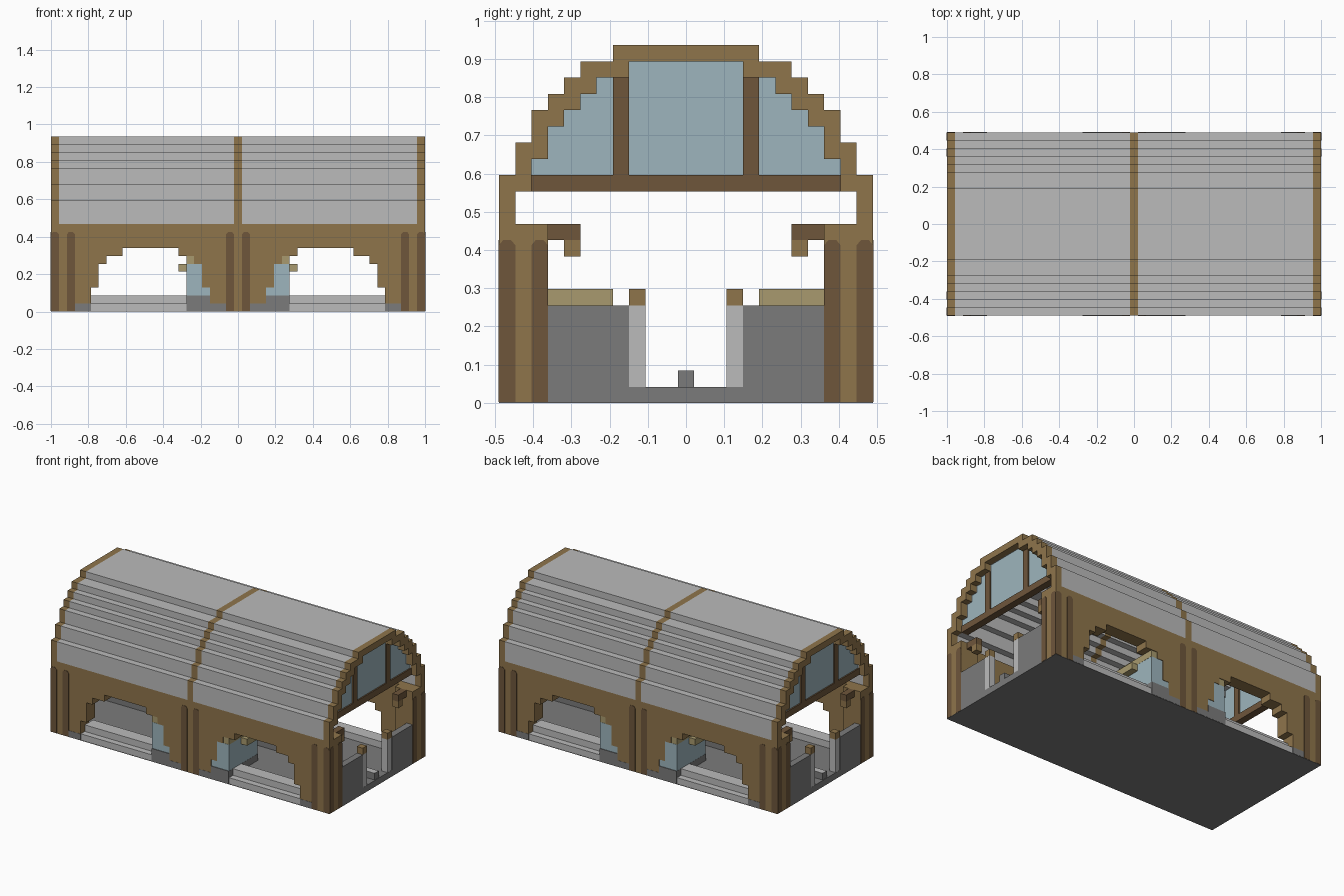
import bpy, bmesh

if "Cube" in bpy.data.objects:
    bpy.data.objects.remove(bpy.data.objects["Cube"])

U = 2 / 47          # one block; all sizes below are in blocks
BASE = 0.05         # top of the thin ground slab
END, SIDE = 23.5, 11.5


def material(name, rgb):
    m = bpy.data.materials.new(name)
    lin = [((c / 255 + 0.055) / 1.055) ** 2.4 for c in rgb] + [1]
    m.use_nodes = True
    m.diffuse_color = lin
    m.node_tree.nodes["Principled BSDF"].inputs["Base Color"].default_value = lin
    return m


WOOD = material("wood", (143, 117, 75))
DARK_WOOD = material("dark wood", (110, 86, 59))
TAN = material("tan wood", (168, 154, 110))
PALE = material("pale stone", (187, 187, 187))
STONE = material("dark stone", (123, 123, 123))
GLASS = material("glass", (157, 181, 189))


def prism(name, outline, axis, a, b, mat):
    """Extrude an outline along x (points are y, z) or along y (points are x, z)."""
    bm = bmesh.new()
    place = (lambda p: (a, p[0], p[1])) if axis == "x" else (lambda p: (p[0], a, p[1]))
    face = bm.faces.new([bm.verts.new(place(p)) for p in outline])
    ext = bmesh.ops.extrude_face_region(bm, geom=[face])
    verts = [g for g in ext["geom"] if isinstance(g, bmesh.types.BMVert)]
    bmesh.ops.translate(bm, verts=verts, vec=(b - a, 0, 0) if axis == "x" else (0, b - a, 0))
    bmesh.ops.recalc_face_normals(bm, faces=bm.faces)
    bmesh.ops.scale(bm, vec=(U, U, U), verts=bm.verts)
    mesh = bpy.data.meshes.new(name)
    bm.to_mesh(mesh)
    bm.free()
    mesh.materials.append(mat)
    obj = bpy.data.objects.new(name, mesh)
    bpy.context.collection.objects.link(obj)
    return obj


def box(name, x, y, z, mat):
    return prism(name, [(x[0], z[0]), (x[1], z[0]), (x[1], z[1]), (x[0], z[1])], "y", y[0], y[1], mat)


def span(s, lo, hi):
    return (lo, hi) if s > 0 else (-hi, -lo)


def strip(lo, hi, top):
    """Upright strip outline with clipped top corners."""
    return [(lo, BASE), (hi, BASE), (hi, top - .3), (hi - .25, top), (lo + .25, top), (lo, top - .3)]


def steps(levels):
    """Stair outline on the positive side from (half width, bottom, top) levels."""
    return [(w, z) for w, z0, z1 in levels for z in (z0, z1)]


def mirrored(points):
    return points + [(-a, z) for a, z in reversed(points)]


# Stepped barrel roof with wooden ribs
outer = steps([(11.5, 11, 14), (10.5, 14, 16), (9.5, 16, 18), (8.5, 18, 19),
               (7.5, 19, 20), (6.5, 20, 21), (4.5, 21, 22)])
gable = steps([(9.5, 14, 15), (8.5, 15, 17), (7.5, 17, 18), (6.5, 18, 19),
               (5.5, 19, 20), (3.5, 20, 21)])
inner = steps([(10.5, 11, 13)]) + [(9.5, 13)] + gable[1:]
roof_outline = mirrored(outer) + mirrored(inner)[::-1]
for name, a, b, mat in [("roof_rib_right", -END, -22.5, WOOD), ("roof_right", -22.5, -.5, PALE),
                        ("roof_rib_middle", -.5, .5, WOOD), ("roof_left", .5, 22.5, PALE),
                        ("roof_rib_left", 22.5, END, WOOD)]:
    prism(name, roof_outline, "x", a, b, mat)

# Ground slab, floor and centre ridge
box("ground_slab", (-END, END), (-SIDE, SIDE), (0, BASE), STONE)
box("floor", (-END, END), (-8.5, 8.5), (BASE, .98), STONE)
ridge = box("floor_ridge", (-23.4, 23.4), (-.5, .5), (.9, 2), STONE)
ridge.data.materials.append(PALE)
for f in ridge.data.polygons:
    f.material_index = int(f.normal.z > .5)

# Half of the side wall with one stepped archway
arch = [(18.5, BASE), (18.5, 3), (17.5, 3), (17.5, 6), (16.5, 6), (16.5, 7), (14.5, 7), (14.5, 8),
        (7.5, 8), (7.5, 7), (5.5, 7), (5.5, 6), (4.5, 6), (4.5, 3), (3.5, 3), (3.5, BASE)]
wall = mirrored([(END, 11), (END, BASE)] + arch)

for sy in (-1, 1):
    side = "front" if sy < 0 else "back"
    prism(side + "_wall", wall, "y", *span(sy, 9.5, SIDE), WOOD)
    box(side + "_middle_pillar", (-1.5, 1.5), span(sy, 8.5, 9.5), (BASE, 11), WOOD)

    # Ticket booth behind the middle of the wall
    box(side + "_booth_base", (-6.5, 6.5), span(sy, 4.5, 11.45), (BASE, 2), STONE)
    box(side + "_booth_glass", (-6.48, 6.48), span(sy, 4.52, 11.43), (2, 6), GLASS)
    box(side + "_booth_roof", (-6.5, 6.5), span(sy, 4.5, 11.4), (6, 7), TAN)

    for sx in (-1, 1):
        tag = f"{side}_{'left' if sx > 0 else 'right'}_"

        # Entrance steps in the archway
        box(tag + "lower_step", span(sx, 6.5, 18.5), span(sy, 10.5, 11.45), (BASE, 1), PALE)
        box(tag + "upper_step", span(sx, 6.5, 18.5), span(sy, 8.5, 10.5), (BASE, 2), PALE)
        box(tag + "booth_eave", span(sx, 6.5, 7.5), span(sy, 4.5, 8.5), (5, 6), TAN)

        # Corner pillar and hanging bracket
        box(tag + "corner_pillar", span(sx, 20.5, END), span(sy, 8.5, 9.5), (BASE, 11), WOOD)
        box(tag + "bracket_arm", span(sx, 21.5, 22.5), span(sy, 6.5, 8.5), (10, 11), DARK_WOOD)
        box(tag + "bracket_lamp", span(sx, 21.5, 22.5), span(sy, 6.5, 7.5), (9, 10), WOOD)

        # Dark strips on the side and end faces
        for lo, hi in ((.5, 1.5), (20.5, 21.5), (22.5, END)):
            prism(tag + "wall_strip", strip(*span(sx, lo, hi), 10), "y",
                  *span(sy, SIDE - .05, SIDE + .04), DARK_WOOD)
        for lo, hi in ((8.5, 9.5), (10.5, SIDE)):
            prism(tag + "end_strip", strip(*span(sy, lo, hi), 10), "x",
                  *span(sx, END - .05, END + .04), DARK_WOOD)

        # Stone plinth plates at the foot of the archway
        for lo, hi, z0, z1 in ((1.5, 6.5, BASE, 1), (3.5, 6.5, 1, 2), (18.5, 20.5, BASE, 1)):
            box(tag + "plinth", span(sx, lo, hi), span(sy, SIDE - .06, SIDE + .03), (z0, z1), STONE)

        # Low end wall and gate post
        box(tag + "end_wall", span(sx, 22.5, END), span(sy, 3.5, 8.5), (BASE, 6), STONE)
        box(tag + "gate_post", span(sx, 22.5, END - .02), span(sy, 2.5, 3.5), (BASE, 6), PALE)
        box(tag + "gate_post_cap", span(sx, 22.5, END), span(sy, 2.5, 3.5), (6, 7), WOOD)

        # Gable mullion
        box(tag + "mullion", span(sx, 21.5, 22.6), span(sy, 3.5, 4.5), (14, 20), DARK_WOOD)

# Gable glass and tie beam at each end
for sx in (-1, 1):
    tag = "left" if sx > 0 else "right"
    prism(tag + "_gable_glass", mirrored(gable), "x", *span(sx, 21.7, 22.4), GLASS)
    box(tag + "_tie_beam", span(sx, 21.5, 22.6), (-9.5, 9.5), (13, 14), DARK_WOOD)
